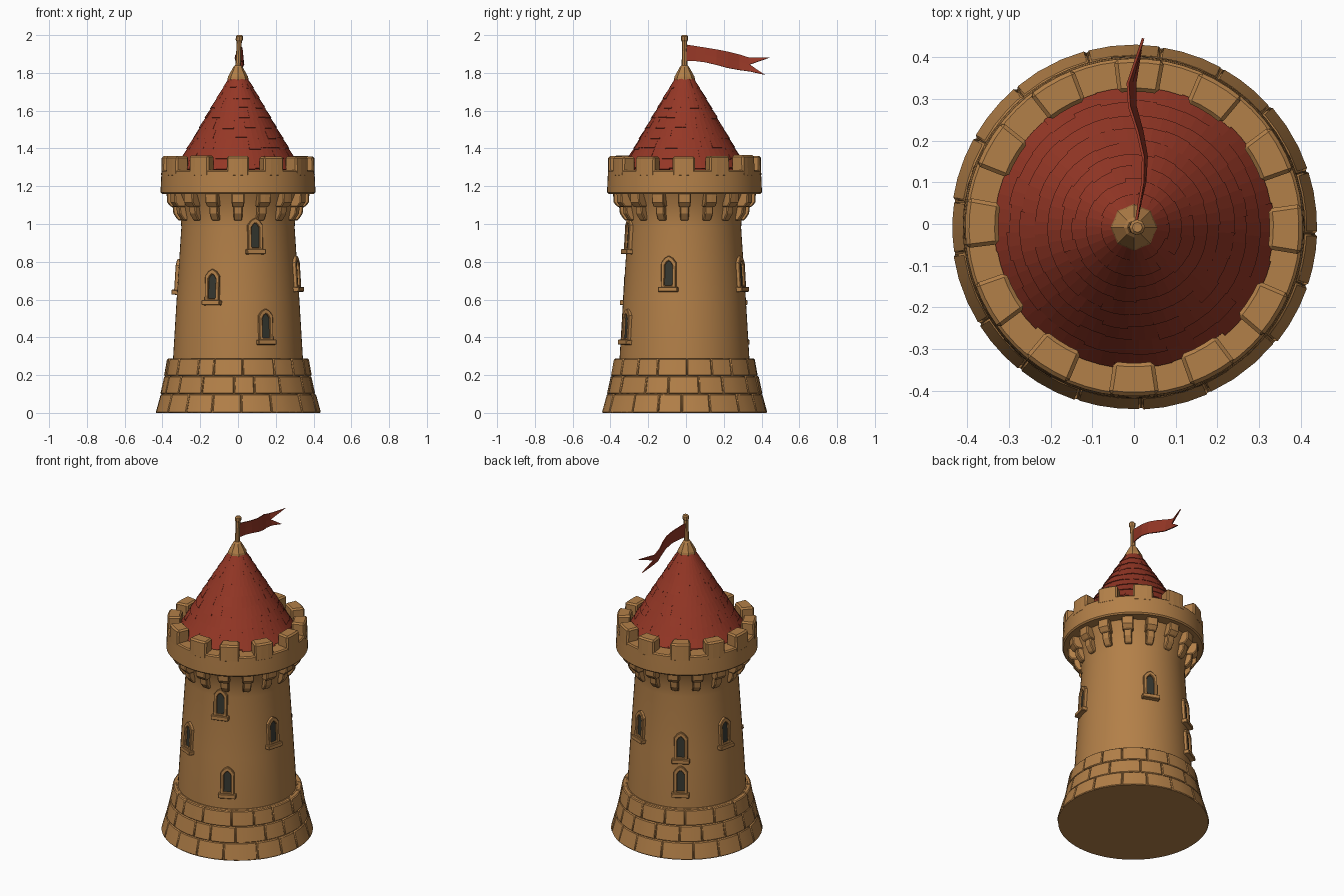
import bpy, bmesh, math, random
from mathutils import Matrix, Vector

if "Cube" in bpy.data.objects:
    bpy.data.objects.remove(bpy.data.objects["Cube"])

random.seed(4)
CY = -0.008          # tower axis in y
RAD = math.radians


def material(name, rgb):
    m = bpy.data.materials.new(name)
    m.diffuse_color = (*rgb, 1)
    m.use_nodes = True
    m.node_tree.nodes["Principled BSDF"].inputs["Base Color"].default_value = m.diffuse_color
    return m


STONE = material("sandstone", (0.45, 0.215, 0.065))
RED = material("red_cloth_and_tile", (0.30, 0.038, 0.019))
DARK = material("dark_opening", (0.035, 0.037, 0.028))


def finish(name, bm, mat, bevel=0, smooth=None):
    bmesh.ops.recalc_face_normals(bm, faces=bm.faces[:])
    me = bpy.data.meshes.new(name)
    bm.to_mesh(me)
    bm.free()
    ob = bpy.data.objects.new(name, me)
    ob.location.y = CY
    bpy.context.collection.objects.link(ob)
    me.materials.append(mat)
    if smooth:
        bpy.ops.object.select_all(action='DESELECT')
        bpy.context.view_layer.objects.active = ob
        ob.select_set(True)
        bpy.ops.object.shade_smooth_by_angle(angle=RAD(smooth))
    if bevel:
        b = ob.modifiers.new("bevel", 'BEVEL')
        b.width = bevel
        b.segments = 1
        b.limit_method = 'ANGLE'
        b.angle_limit = RAD(40)
    return ob


def polar(r, a, z):
    return (r * math.cos(a), r * math.sin(a), z)


def lathe(bm, profile, n=64):
    """Closed solid of revolution from (r, z) points, capped top and bottom."""
    rings = [[bm.verts.new(polar(r, 2 * math.pi * i / n, z)) for i in range(n)]
             for r, z in profile]
    for a, b in zip(rings, rings[1:]):
        for i in range(n):
            j = (i + 1) % n
            bm.faces.new((a[i], a[j], b[j], b[i]))
    bm.faces.new(rings[0][::-1])
    bm.faces.new(rings[-1])


def wedge(bm, profile, a0, a1, steps=2):
    """Sweep an (r, z) outline around the axis from angle a0 to a1 (degrees)."""
    rings = [[bm.verts.new(polar(r, RAD(a0 + (a1 - a0) * k / steps), z)) for r, z in profile]
             for k in range(steps + 1)]
    n = len(profile)
    for p, q in zip(rings, rings[1:]):
        for i in range(n):
            bm.faces.new((p[i], p[(i + 1) % n], q[(i + 1) % n], q[i]))
    bm.faces.new(rings[0])
    bm.faces.new(rings[-1])


# Tower shaft, flaring out under the parapet
bm = bmesh.new()
lathe(bm, [(0.345, 0.2), (0.343, 0.3), (0.325, 0.6), (0.30, 0.98), (0.303, 1.04),
           (0.318, 1.11), (0.345, 1.17)])
finish("tower_shaft", bm, STONE, smooth=40)

# Battered base: core plus uneven stone courses
bm = bmesh.new()
lathe(bm, [(0.434, 0), (0.405, 0.1), (0.38, 0.2), (0.37, 0.265), (0.35, 0.288)])
finish("base_core", bm, STONE, smooth=40)


def base_r(z):
    return 0.438 - 0.30 * z + 0.25 * z * z


bm = bmesh.new()
for c, (z0, z1) in enumerate([(0, 0.1), (0.1, 0.195), (0.195, 0.287)]):
    n = 17
    cuts = [(i + 0.5 * (c % 2) + random.uniform(-.18, .18)) * 360 / n for i in range(n)]
    cuts.append(cuts[0] + 360)
    for a0, a1 in zip(cuts, cuts[1:]):
        d = random.uniform(-0.002, 0.003)
        wedge(bm, [(0.3, z0), (base_r(z0) + d, z0), (base_r(z1) + d, z1), (0.3, z1)],
              a0 + 0.15, a1 - 0.15, 3)
finish("base_blocks", bm, STONE, bevel=0.005, smooth=30)

# Corbels: a narrow lower step carrying a deeper upper block
bm = bmesh.new()
for i in range(16):
    a = -90 + i * 22.5
    wedge(bm, [(0.28, 1.17), (0.378, 1.17), (0.376, 1.115), (0.355, 1.09), (0.28, 1.09)],
          a - 5.2, a + 5.2)
    wedge(bm, [(0.28, 1.1), (0.347, 1.1), (0.342, 1.055), (0.318, 1.02), (0.28, 1.015)],
          a - 4, a + 4)
finish("corbels", bm, STONE, bevel=0.005)

# Parapet ring and merlons
bm = bmesh.new()
lathe(bm, [(0.33, 1.16), (0.403, 1.16), (0.41, 1.168), (0.408, 1.22), (0.405, 1.278), (0.398, 1.285)])
finish("parapet_ring", bm, STONE, smooth=40)
bm = bmesh.new()
for i in range(12):
    a = -91 + i * 30 + random.uniform(-1, 1)
    h = 1.36 + random.uniform(-0.004, 0.004)
    wedge(bm, [(0.325, 1.25), (0.407, 1.25), (0.404, h), (0.325, h)], a - 8.6, a + 8.6, 3)
finish("merlons", bm, STONE, bevel=0.009)

# Roof: inner cone and overlapping rows of uneven tiles
bm = bmesh.new()
lathe(bm, [(0.315, 1.28), (0.30, 1.335), (0.035, 1.78)], 48)
finish("roof_core", bm, RED, smooth=40)
bm = bmesh.new()
ROWS = 9


def roof_at(t):
    return 0.328 - 0.283 * t, 1.295 + 0.48 * t


for row in range(ROWS):
    n = 30 - 2 * row
    shift = random.random() * 12
    for i in range(n):
        j = random.uniform(-0.012, 0.01)
        rb, zb = roof_at(row / ROWS + j)
        rt, zt = roof_at(min((row + 1.15) / ROWS, 1.02))
        lift = 0.006 + random.uniform(-0.002, 0.002)
        a0 = shift + i * 360 / n
        wedge(bm, [(rb - 0.012, zb - 0.004), (rb + lift, zb), (rt, zt + 0.002), (rt - 0.014, zt - 0.006)],
              a0, a0 + 360 / n)
finish("roof_tiles", bm, RED)

# Finial cap and flag pole
bm = bmesh.new()
lathe(bm, [(0.045, 1.752), (0.056, 1.765), (0.053, 1.78), (0.024, 1.832), (0.016, 1.84)], 8)
finish("finial_cap", bm, STONE)
bm = bmesh.new()
lathe(bm, [(0.016, 1.82), (0.013, 1.92), (0.014, 1.965), (0.019, 1.975), (0.019, 1.993), (0.012, 2.0)], 8)
for v in bm.verts:
    v.co.x += 0.008 * max(0, (v.co.z - 1.84) / 0.16)
finish("flag_pole", bm, STONE)

# Swallow-tailed flag: (y, x, bottom z, top z) stations
bm = bmesh.new()
stations = [(0.01, 0.005, 1.862, 1.95), (0.06, 0.014, 1.862, 1.942), (0.11, 0.024, 1.856, 1.934),
            (0.17, 0.026, 1.842, 1.924), (0.23, 0.014, 1.826, 1.912), (0.29, -0.004, 1.815, 1.897),
            (0.345, -0.006, 1.808, 1.880)]
rows = []
for y, x, zb, zt in stations:
    lean = 0.018 * y / 0.35
    rows.append([bm.verts.new((x + lean * (0.5 - k), y, zb + (zt - zb) * k)) for k in (0, 0.5, 1)])
for p, q in zip(rows, rows[1:]):
    for k in range(2):
        bm.faces.new((p[k], q[k], q[k + 1], p[k + 1]))
low, mid, high = rows[-1]
tip_low = bm.verts.new((0.016, 0.425, 1.79))
tip_high = bm.verts.new((0.022, 0.453, 1.882))
bm.faces.new((low, tip_low, mid))
bm.faces.new((mid, tip_high, high))
flag = finish("flag", bm, RED)
s = flag.modifiers.new("thickness", 'SOLIDIFY')
s.thickness = 0.006
s.offset = 0


# Windows: pointed stone frame, sill and dark opening, (angle, bottom z)
def extrude_loop(bm, outer, inner, d0, d1, m):
    """Frame between two outlines of equal length, from depth d0 to d1."""
    def ring(pts, d):
        return [bm.verts.new(m @ Vector((d, u, w))) for u, w in pts]
    o0, o1, i0, i1 = ring(outer, d0), ring(outer, d1), ring(inner, d0), ring(inner, d1)
    n = len(outer)
    for k in range(n):
        l = (k + 1) % n
        for a, b in ((o0, o1), (o1, i1), (i1, i0), (i0, o0)):
            bm.faces.new((a[k], a[l], b[l], b[k]))


def arch(w, z0, z1, peak):
    return [(-w, z0), (w, z0), (w, z1), (w * 0.55, z1 + (peak - z1) * 0.65), (0, peak),
            (-w * 0.55, z1 + (peak - z1) * 0.65), (-w, z1)]


frames, panes = bmesh.new(), bmesh.new()
for ang, z in [(-73, 0.84), (-114.5, 0.57), (-64.5, 0.36), (-15, 0.64),
               (68, 0.64), (119, 0.36), (119, 0.57), (168, 0.625)]:
    r = 0.343 - 0.0615 * (z - 0.3)
    m = (Matrix.Rotation(RAD(ang), 4, 'Z') @ Matrix.Translation((r, 0, z))
         @ Matrix.Rotation(RAD(-3.5), 4, 'Y'))
    extrude_loop(frames, arch(0.04, 0.01, 0.155, 0.192), arch(0.022, 0.035, 0.14, 0.165), -0.03, 0.016, m)
    sill = bmesh.ops.create_cube(frames, size=1, matrix=m @ Matrix.Translation((0, 0, 0.013))
                                 @ Matrix.Diagonal((0.056, 0.104, 0.026, 1)))
    panes.faces.new([panes.verts.new(m @ Vector((0.002, u, w))) for u, w in arch(0.024, 0.03, 0.14, 0.168)])
finish("window_frames", frames, STONE, bevel=0.003)
panes_ob = finish("window_openings", panes, DARK)
s = panes_ob.modifiers.new("thickness", 'SOLIDIFY')
s.thickness = 0.004
s.offset = 0
